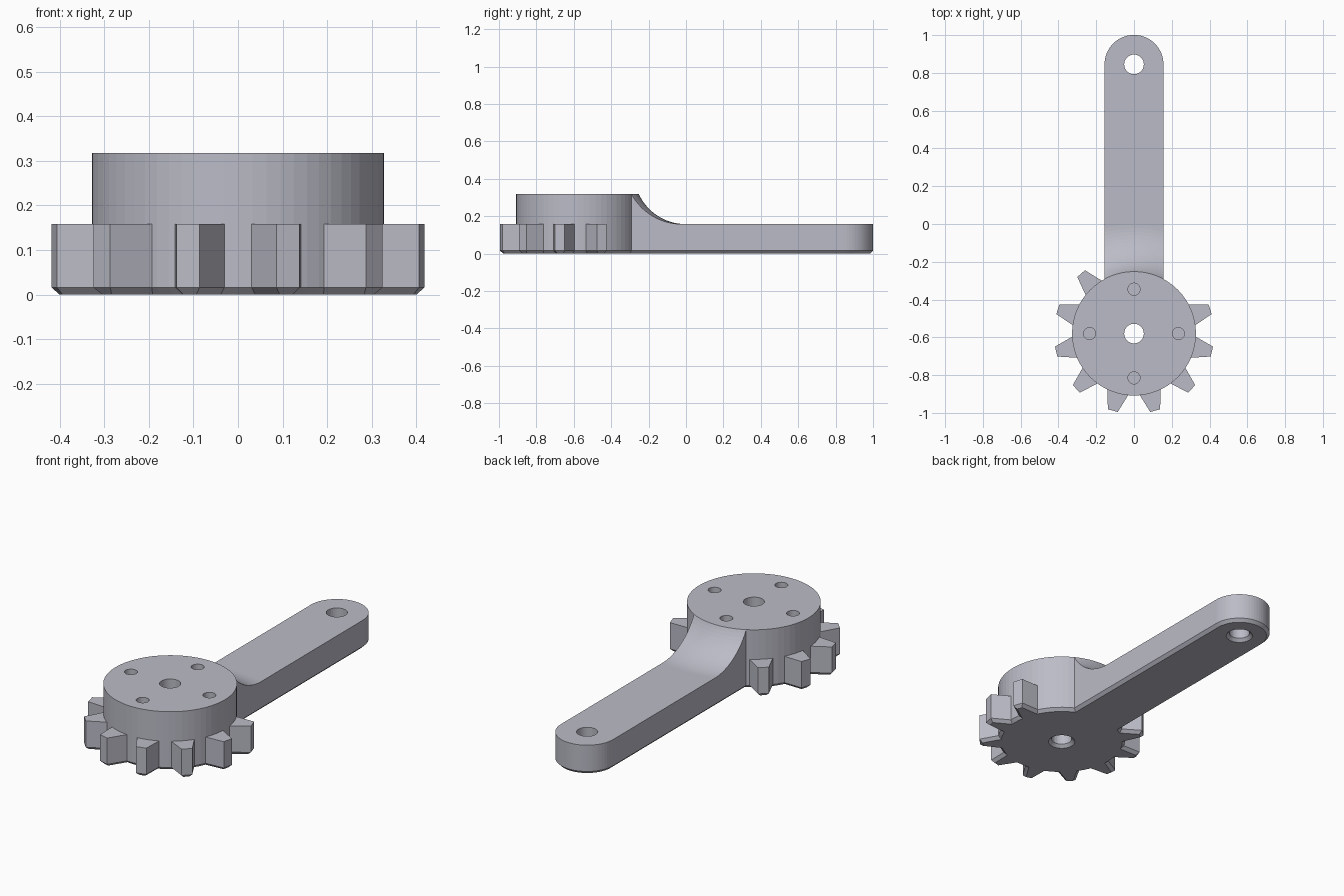
import bpy, bmesh, math
from mathutils import Vector

cube = bpy.data.objects.get("Cube")
if cube:
    bpy.data.objects.remove(cube, do_unlink=True)

HUB_Y, HUB_R, HUB_H = -0.58, 0.328, 0.318
ARM_W, ARM_H, ARM_END = 0.156, 0.158, 0.845
CHAMFER = 0.016
HOLE_R, PIN_R, PIN_DIST = 0.052, 0.032, 0.235

grey = bpy.data.materials.new("light grey")
grey.diffuse_color = (0.5, 0.5, 0.57, 1)
grey.use_nodes = True
grey.node_tree.nodes["Principled BSDF"].inputs["Base Color"].default_value = grey.diffuse_color


def make(name, rings):
    """Closed solid from a stack of equal-length point rings."""
    bm = bmesh.new()
    rows = [[bm.verts.new(p) for p in ring] for ring in rings]
    n = len(rows[0])
    for a, b in zip(rows, rows[1:]):
        for i in range(n):
            j = (i + 1) % n
            bm.faces.new((a[i], a[j], b[j], b[i]))
    bm.faces.new(rows[0][::-1])
    bm.faces.new(rows[-1])
    bmesh.ops.recalc_face_normals(bm, faces=bm.faces[:])
    mesh = bpy.data.meshes.new(name)
    bm.to_mesh(mesh)
    bm.free()
    mesh.materials.append(grey)
    obj = bpy.data.objects.new(name, mesh)
    bpy.context.collection.objects.link(obj)
    return obj


def inset(points, d):
    """Move a convex counter-clockwise outline inward by d."""
    result = []
    for i, p in enumerate(points):
        e1 = (p - points[i - 1]).normalized()
        e2 = (points[(i + 1) % len(points)] - p).normalized()
        n1, n2 = Vector((-e1.y, e1.x)), Vector((-e2.y, e2.x))
        result.append(p + (n1 + n2) * d / (1 + n1.dot(n2)))
    return result


def plate(name, outline, height):
    """Extruded outline with a chamfered bottom edge."""
    levels = [(inset(outline, CHAMFER), 0), (outline, CHAMFER), (outline, height)]
    return make(name, [[(p.x, p.y, z) for p in pts] for pts, z in levels])


def arc(cx, cy, r, start, end, steps):
    angles = [math.radians(start + (end - start) * i / steps) for i in range(steps + 1)]
    return [Vector((cx + r * math.cos(a), cy + r * math.sin(a))) for a in angles]


def drill(target, x, y, profile):
    """Cut a round hole whose radius follows (radius, z) pairs."""
    rings = [[(p.x, p.y, z) for p in arc(x, y, r, 0, 360, 32)[:-1]] for r, z in profile]
    cutter = make("hole_cutter", rings)
    cutter.hide_render = True
    mod = target.modifiers.new("hole", 'BOOLEAN')
    mod.operation, mod.solver, mod.object = 'DIFFERENCE', 'EXACT', cutter
    graph = bpy.context.evaluated_depsgraph_get()
    graph.update()
    cut = bpy.data.meshes.new_from_object(target.evaluated_get(graph))
    target.modifiers.clear()
    target.data = cut
    bpy.data.objects.remove(cutter, do_unlink=True)


# Through holes flare at the bottom face; pin holes are blind from the top
through = [(HOLE_R + CHAMFER + 0.01, -0.01), (HOLE_R, CHAMFER), (HOLE_R, 0.5)]
blind = [(PIN_R, ARM_H + 0.01), (PIN_R, 0.5)]

# Hub disc
hub = plate("hub", arc(0, HUB_Y, HUB_R, 0, 360, 64)[:-1], HUB_H)
drill(hub, 0, HUB_Y, through)
for k in range(4):
    a = k * math.pi / 2
    drill(hub, PIN_DIST * math.cos(a), HUB_Y + PIN_DIST * math.sin(a), blind)

# Arm with rounded far end
outline = [Vector((-ARM_W, -0.35)), Vector((ARM_W, -0.35))]
outline += arc(0, ARM_END, ARM_W, 0, 180, 32)
arm = plate("arm", outline, ARM_H)
drill(arm, 0, ARM_END, through)

# Concave fillet swept around the hub axis, between hub top and arm
rise, run = HUB_H - ARM_H, 0.25
radius = (rise ** 2 + run ** 2) / (2 * rise)
sweep = math.asin(run / radius)
profile = [(HUB_R - 0.025, HUB_H)]
for i in range(17):
    t = sweep * (1 - i / 16)
    profile.append((HUB_R + run - radius * math.sin(t), ARM_H + radius * (1 - math.cos(t))))
slices = []
for i in range(17):
    x = ARM_W * (i / 8 - 1)
    top = [(x, HUB_Y + math.sqrt(r * r - x * x), z) for r, z in profile]
    slices.append(top + [(x, top[0][1], ARM_H)])
make("fillet", slices)

# Teeth round the hub, leaving room for the arm
STEP = 30.8
for k in range(9):
    angle = math.radians(-90 + STEP * (k - 4.5))
    out = Vector((math.cos(angle), math.sin(angle)))
    side = Vector((-out.y, out.x))
    centre = Vector((0, HUB_Y))
    shape = [(0.27, -0.073), (0.423, -0.027), (0.423, 0.027), (0.27, 0.073)]
    plate(f"tooth_{k + 1}", [centre + out * r + side * s for r, s in shape], ARM_H)
